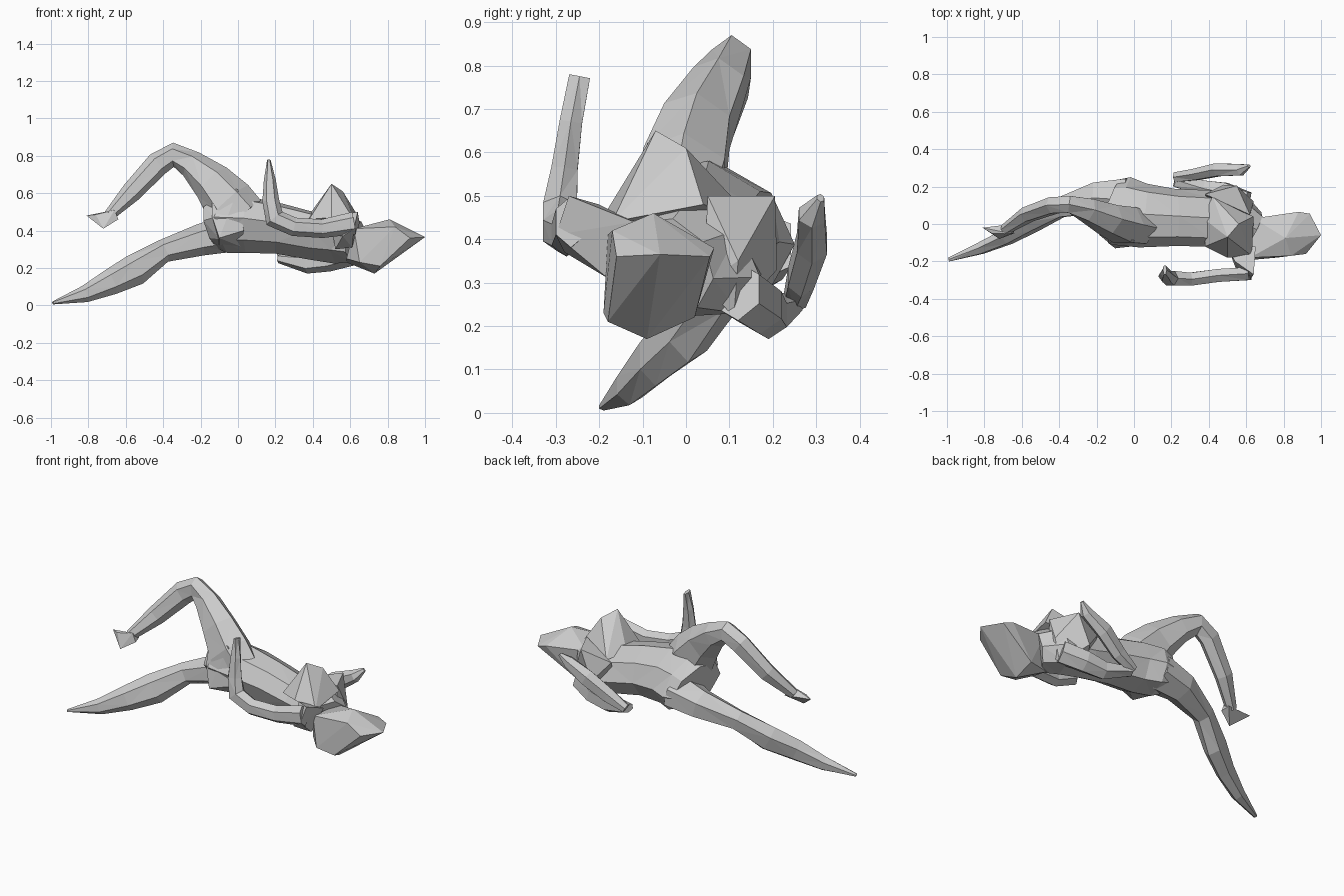
import bpy, bmesh, math
from mathutils import Vector


def finish(name, bm):
    bmesh.ops.recalc_face_normals(bm, faces=bm.faces)
    me = bpy.data.meshes.new(name)
    bm.to_mesh(me)
    bm.free()
    ob = bpy.data.objects.new(name, me)
    bpy.context.collection.objects.link(ob)
    return ob


# Faceted tube through stations (x, y, z, half width along y, half height)
def limb(name, stations, sides=6, roll=0, phase=0.5):
    bm = bmesh.new()
    pts = [Vector(s[:3]) for s in stations]
    rings = []
    for i, s in enumerate(stations):
        a = (pts[i] - pts[i - 1]).normalized() if i else None
        b = (pts[i + 1] - pts[i]).normalized() if i < len(pts) - 1 else None
        t = ((a or b) + (b or a)).normalized()
        u = Vector((0, 1, 0))
        u = (u - t * u.dot(t)).normalized()
        v = u.cross(t)
        if v.z < 0:
            v = -v
        r = math.radians(roll)
        u, v = u * math.cos(r) + v * math.sin(r), v * math.cos(r) - u * math.sin(r)
        ring = []
        for k in range(sides):
            w = 2 * math.pi * (k + phase) / sides
            ring.append(bm.verts.new(pts[i] + u * s[3] * math.cos(w) + v * s[4] * math.sin(w)))
        rings.append(ring)
    for p, q in zip(rings, rings[1:]):
        for k in range(sides):
            j = (k + 1) % sides
            bm.faces.new((p[k], p[j], q[j], q[k]))
    bm.faces.new(rings[0])
    bm.faces.new(rings[-1])
    bmesh.ops.triangulate(bm, faces=bm.faces)
    return finish(name, bm)


# Faceted lump wrapped around a few points
def lump(name, points):
    bm = bmesh.new()
    for p in points:
        bm.verts.new(p)
    res = bmesh.ops.convex_hull(bm, input=bm.verts)
    bmesh.ops.delete(bm, geom=[g for g in res["geom_interior"] if isinstance(g, bmesh.types.BMVert)], context='VERTS')
    return finish(name, bm)


# Head
lump("head", [
    (0.62, -0.18, 0.41), (0.64, 0.03, 0.40), (0.81, -0.075, 0.46), (0.88, 0.065, 0.38),
    (0.84, -0.17, 0.42), (1.0, -0.06, 0.365), (0.94, 0.055, 0.36), (0.92, -0.16, 0.36),
    (0.73, -0.09, 0.17), (0.72, 0.02, 0.22), (0.65, -0.19, 0.23), (0.76, -0.18, 0.21),
    (0.58, -0.02, 0.23), (0.58, -0.12, 0.25)])

# Torso, rolled so one hip sits lower
limb("torso", [
    (-0.13, 0.09, 0.42, 0.17, 0.11),
    (-0.07, 0.07, 0.43, 0.20, 0.14),
    (0.05, 0.045, 0.43, 0.18, 0.145),
    (0.22, 0.035, 0.41, 0.16, 0.13),
    (0.40, 0.03, 0.37, 0.16, 0.12),
    (0.54, 0.01, 0.36, 0.18, 0.13),
    (0.63, -0.04, 0.34, 0.12, 0.11)], sides=8, roll=-30)

# Raised chest wedge
lump("chest", [
    (0.37, 0.03, 0.47), (0.38, -0.12, 0.46), (0.50, -0.07, 0.65), (0.56, 0.0, 0.61),
    (0.50, -0.18, 0.47), (0.63, -0.17, 0.44), (0.64, 0.04, 0.48), (0.42, 0.15, 0.45)])

# Shoulders
lump("left_shoulder", [
    (0.38, 0.16, 0.45), (0.55, 0.205, 0.50), (0.62, 0.05, 0.50), (0.64, 0.12, 0.35),
    (0.62, 0.04, 0.30), (0.48, 0.21, 0.33), (0.40, 0.10, 0.30), (0.60, 0.11, 0.22)])
lump("right_shoulder", [
    (0.50, -0.12, 0.42), (0.54, -0.20, 0.48), (0.64, -0.27, 0.50), (0.65, -0.12, 0.44),
    (0.62, -0.30, 0.41), (0.56, -0.28, 0.37), (0.61, -0.18, 0.31), (0.52, -0.16, 0.30)])

# Right arm: upper arm back to the elbow, forearm pointing up
limb("right_arm", [
    (0.62, -0.265, 0.44, 0.04, 0.06),
    (0.45, -0.275, 0.41, 0.04, 0.05),
    (0.30, -0.295, 0.42, 0.04, 0.05),
    (0.195, -0.29, 0.465, 0.045, 0.055),
    (0.175, -0.28, 0.56, 0.035, 0.045),
    (0.17, -0.265, 0.67, 0.03, 0.032),
    (0.165, -0.245, 0.775, 0.028, 0.01)])

# Left arm: upper arm hanging back, forearm folded forward
limb("left_upper_arm", [
    (0.60, 0.12, 0.28, 0.06, 0.07),
    (0.48, 0.17, 0.245, 0.06, 0.065),
    (0.37, 0.19, 0.225, 0.05, 0.055),
    (0.22, 0.235, 0.25, 0.04, 0.025)])
limb("left_forearm", [
    (0.22, 0.25, 0.255, 0.03, 0.025),
    (0.33, 0.265, 0.31, 0.035, 0.05),
    (0.45, 0.29, 0.39, 0.04, 0.055),
    (0.57, 0.29, 0.455, 0.035, 0.035),
    (0.615, 0.31, 0.495, 0.01, 0.012)])

# Raised bent leg
limb("bent_leg", [
    (0.03, -0.02, 0.47, 0.10, 0.13),
    (-0.05, -0.005, 0.55, 0.11, 0.14),
    (-0.14, 0.025, 0.66, 0.09, 0.11),
    (-0.25, 0.075, 0.755, 0.07, 0.075),
    (-0.345, 0.105, 0.805, 0.052, 0.065),
    (-0.43, 0.10, 0.755, 0.05, 0.065),
    (-0.57, 0.05, 0.605, 0.045, 0.055),
    (-0.69, -0.03, 0.48, 0.03, 0.03)])
lump("bent_foot", [
    (-0.66, -0.05, 0.51), (-0.65, 0.0, 0.47), (-0.81, -0.02, 0.48),
    (-0.72, -0.08, 0.41), (-0.76, -0.05, 0.485), (-0.64, -0.05, 0.46)])

# Hip block closing the gap between the two legs
lump("hip", [
    (-0.14, -0.06, 0.64), (-0.14, -0.10, 0.48), (-0.10, -0.13, 0.36), (0.03, -0.115, 0.40),
    (0.0, -0.09, 0.62), (-0.13, 0.08, 0.56), (-0.10, 0.10, 0.30), (0.05, 0.02, 0.30)])

# Straight trailing leg
limb("straight_leg", [
    (-0.04, 0.13, 0.385, 0.13, 0.10),
    (-0.20, 0.14, 0.35, 0.095, 0.085),
    (-0.40, 0.085, 0.29, 0.058, 0.062),
    (-0.55, 0.005, 0.19, 0.055, 0.085),
    (-0.68, -0.07, 0.125, 0.045, 0.07),
    (-0.82, -0.13, 0.06, 0.035, 0.045),
    (-0.99, -0.19, 0.013, 0.012, 0.008)])
